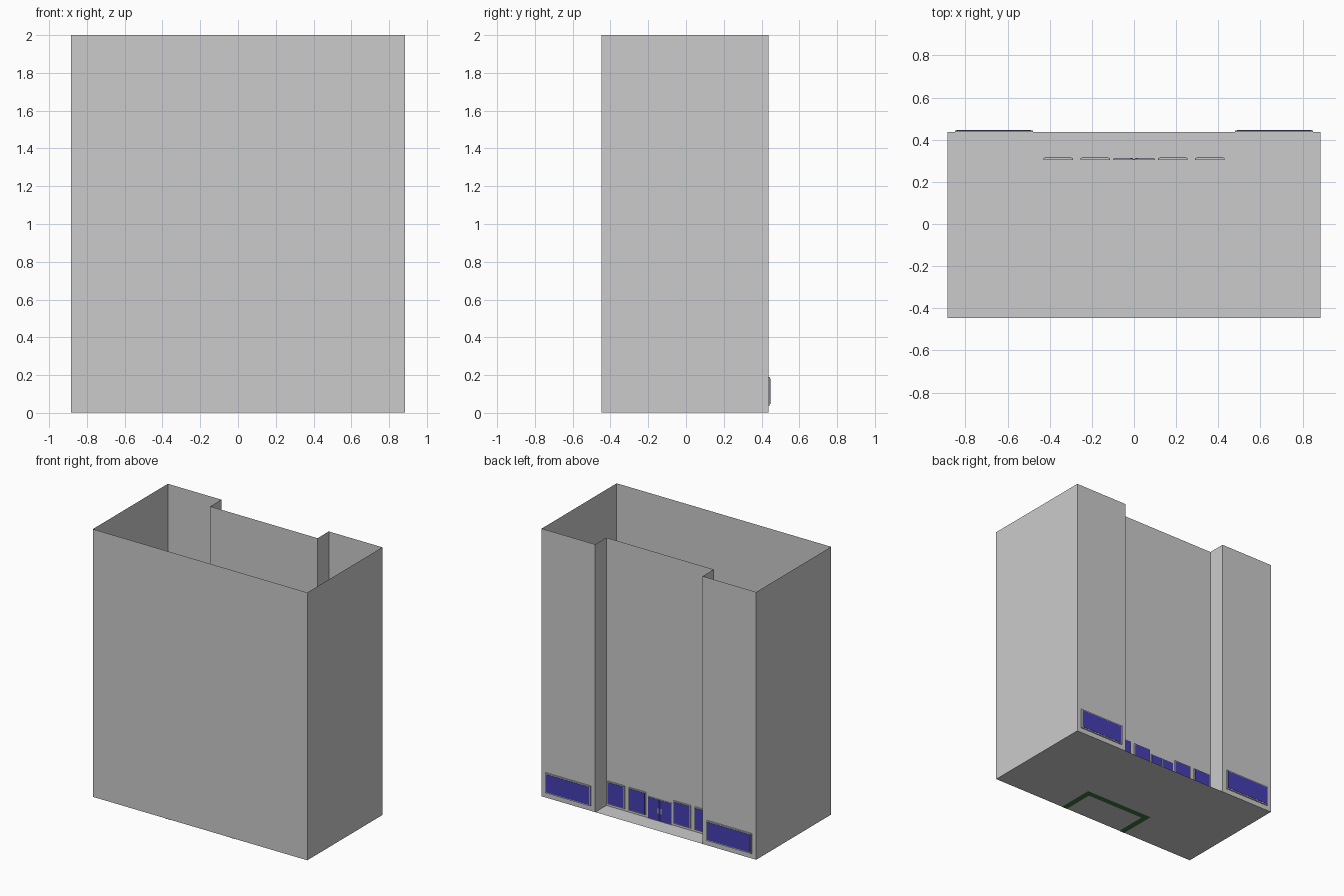
import bpy, bmesh

if "Cube" in bpy.data.objects:
    bpy.data.objects.remove(bpy.data.objects["Cube"])

W, FRONT, BACK = 0.885, -0.447, 0.437      # body extents
NOTCH_X, NOTCH_Y = 0.443, 0.305            # recessed entrance
BASE, TOP = 0.003, 2.0


def material(name, rgb):
    m = bpy.data.materials.new(name)
    m.diffuse_color = (*rgb, 1)
    m.use_nodes = True
    m.node_tree.nodes["Principled BSDF"].inputs["Base Color"].default_value = m.diffuse_color
    return m


def finish(name, bm, mat=None):
    me = bpy.data.meshes.new(name)
    bm.to_mesh(me)
    bm.free()
    ob = bpy.data.objects.new(name, me)
    bpy.context.collection.objects.link(ob)
    if mat:
        me.materials.append(mat)
    return ob


def box(name, x, y, z, mat=None):
    bm = bmesh.new()
    bmesh.ops.create_cube(bm, size=1)
    for v in bm.verts:
        for i, (a, b) in enumerate((x, y, z)):
            v.co[i] = a if v.co[i] < 0 else b
    return finish(name, bm, mat)


def flat(name, points, z, mat=None):
    bm = bmesh.new()
    f = bm.faces.new([bm.verts.new((x, y, z)) for x, y in points])
    bmesh.ops.triangulate(bm, faces=[f])
    return finish(name, bm, mat)


glass = material("blue_glass", (0.06, 0.05, 0.45))
green = material("dark_green", (0.05, 0.16, 0.05))

# Open-topped wall shell with a recess in the back
outline = [(-W, FRONT), (W, FRONT), (W, BACK), (NOTCH_X, BACK), (NOTCH_X, NOTCH_Y),
           (-NOTCH_X, NOTCH_Y), (-NOTCH_X, BACK), (-W, BACK)]
bm = bmesh.new()
low = [bm.verts.new((x, y, BASE)) for x, y in outline]
high = [bm.verts.new((x, y, TOP)) for x, y in outline]
for i in range(len(outline)):
    j = (i + 1) % len(outline)
    bm.faces.new((low[i], low[j], high[j], high[i]))
finish("walls", bm)

# Floor runs under the recess too
flat("floor", [(-W, FRONT), (W, FRONT), (W, BACK), (-W, BACK)], BASE)


# Framed windows and doors: frame box with a slightly proud pane
def window(name, x0, x1, y, z0, z1, depth=0.01, rim=0.008):
    box(name + "_frame", (x0, x1), (y, y + depth * 0.8), (z0, z1))
    box(name + "_pane", (x0 + rim, x1 - rim), (y, y + depth), (z0 + rim, z1 - rim), glass)


for side, s in (("left", -1), ("right", 1)):
    for part, a, b, y, z0, z1, d, rim in (
            ("shop_window", 0.48, 0.85, BACK, 0.04, 0.19, 0.01, 0.008),
            ("outer_window", 0.29, 0.43, NOTCH_Y, 0.02, 0.19, 0.01, 0.006),
            ("inner_window", 0.115, 0.255, NOTCH_Y, 0.02, 0.19, 0.01, 0.006),
            ("door", 0.001, 0.10, NOTCH_Y, BASE, 0.165, 0.005, 0.003)):
        x0, x1 = sorted((s * a, s * b))
        window(f"{side}_{part}", x0, x1, y, z0, z1, d, rim)
    # Door handle
    x0, x1 = sorted((s * 0.008, s * 0.016))
    box(f"{side}_door_handle", (x0, x1), (NOTCH_Y, NOTCH_Y + 0.008), (0.06, 0.10))
    # Row of thin pads under the floor
    for k in range(4):
        y = 0.074 + 0.0885 * k
        x0, x1 = sorted((s * 0.80, s * 0.85))
        flat(f"{side}_pad_{k + 1}", [(x0, y), (x1, y), (x1, y + 0.058), (x0, y + 0.058)], 0)

# U-shaped green strip on the underside
a, b, t, b2 = 0.285, 0.24, -0.16, -0.205
flat("green_strip", [(-a, FRONT), (-a, t), (a, t), (a, FRONT),
                     (b, FRONT), (b, b2), (-b, b2), (-b, FRONT)], 0.0015, green)
